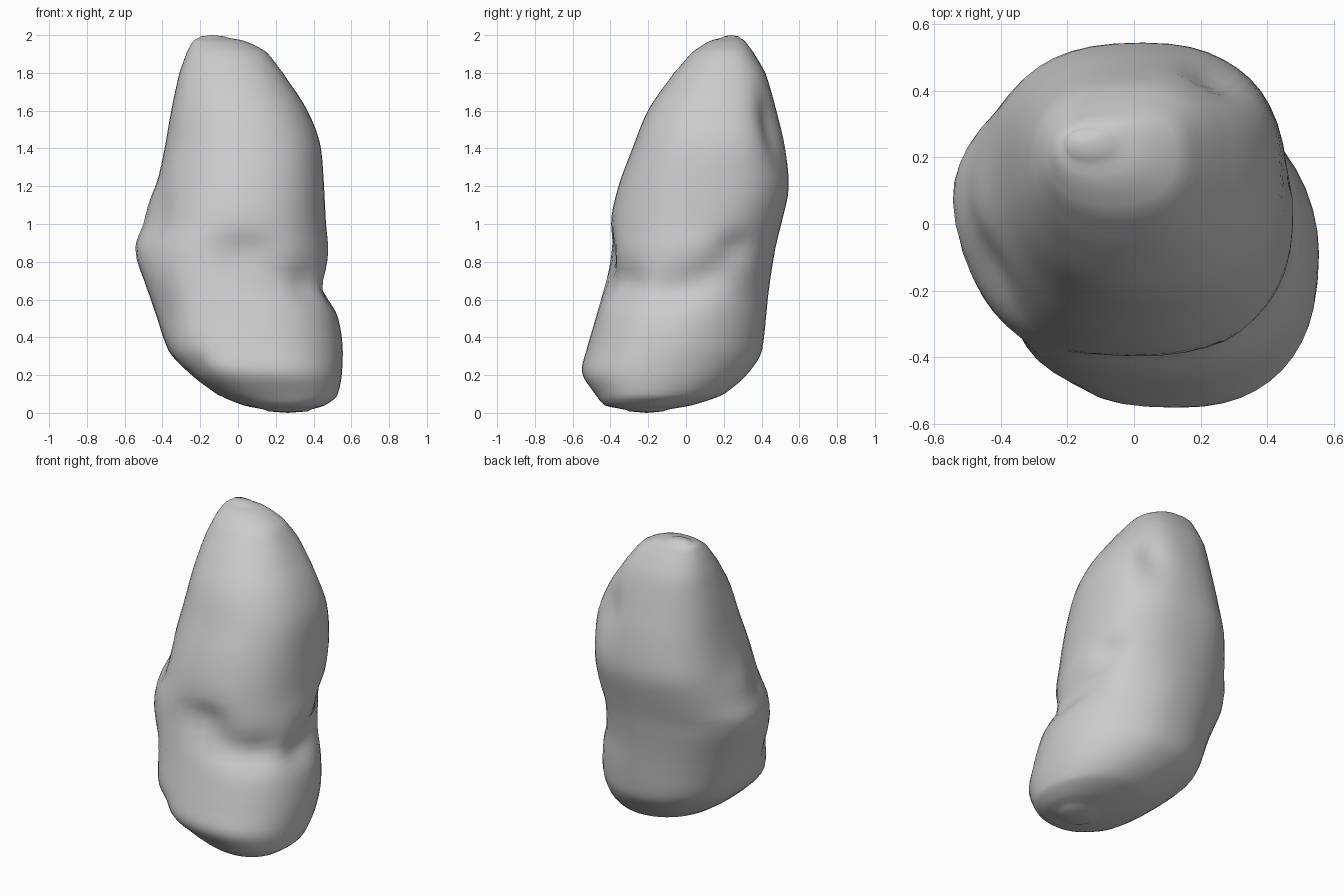
import bpy, bmesh, math
from mathutils import Vector

if "Cube" in bpy.data.objects:
    bpy.data.objects.remove(bpy.data.objects["Cube"])

# Sections of the boulder: z, x min, x max, y min, y max, centre x, centre y
SECTIONS = [
    (0.008, 0.16, 0.37, -0.30, -0.12, 0.26, -0.20),
    (0.04, 0.03, 0.46, -0.43, 0.03, 0.24, -0.20),
    (0.10, -0.11, 0.53, -0.48, 0.20, 0.20, -0.17),
    (0.22, -0.27, 0.553, -0.555, 0.34, 0.14, -0.12),
    (0.33, -0.37, 0.557, -0.53, 0.405, 0.10, -0.08),
    (0.50, -0.43, 0.535, -0.48, 0.425, 0.08, -0.04),
    (0.65, -0.48, 0.495, -0.445, 0.44, 0.05, 0.0),
    (0.87, -0.55, 0.485, -0.415, 0.475, 0.02, 0.08),
    (1.00, -0.505, 0.468, -0.405, 0.505, 0.02, 0.09),
    (1.20, -0.435, 0.457, -0.36, 0.547, 0.03, 0.11),
    (1.40, -0.39, 0.442, -0.285, 0.527, 0.04, 0.13),
    (1.60, -0.355, 0.37, -0.205, 0.48, 0.02, 0.15),
    (1.80, -0.31, 0.235, -0.06, 0.42, -0.03, 0.18),
    (1.91, -0.27, 0.15, 0.035, 0.355, -0.06, 0.20),
    (1.97, -0.235, 0.03, 0.13, 0.31, -0.10, 0.22),
    (1.993, -0.20, -0.07, 0.20, 0.28, -0.14, 0.24),
]
# Corner squareness by height: (z, value) for back right, back left, front left, front right
CORNERS = {
    (1, 1): [(0.0, 2.0), (0.3, 1.9), (0.75, 1.9), (1.1, 2.4), (2.0, 2.7)],
    (-1, 1): [(0.0, 2.1), (0.4, 2.4), (0.87, 1.9), (1.2, 2.6), (2.0, 2.4)],
    (-1, -1): [(0.0, 2.2), (0.25, 2.9), (0.6, 2.7), (1.0, 2.1), (2.0, 2.1)],
    (1, -1): [(0.0, 2.3), (0.5, 2.3), (1.0, 2.3), (2.0, 2.2)],
}
# Hollows (and one bump): x, y, z, radius, depth, vertical stretch
DENTS = [
    (0.04, -0.41, 0.83, 0.12, 0.07, 0.9), (0.19, -0.40, 0.70, 0.11, 0.06, 0.8),
    (0.36, -0.32, 0.68, 0.11, 0.08, 0.7), (0.46, -0.06, 0.65, 0.13, 0.06, 0.6),
    (0.45, 0.11, 0.73, 0.10, 0.07, 0.8), (0.42, 0.26, 0.87, 0.10, 0.06, 0.8),
    (-0.45, -0.15, 1.00, 0.13, 0.05, 1.3), (-0.40, -0.30, 0.55, 0.09, 0.03, 1.6),
    (-0.22, -0.44, 0.27, 0.07, 0.03, 1.0), (0.26, 0.47, 1.52, 0.09, 0.06, 2.0),
    (-0.47, 0.06, 1.12, 0.07, -0.025, 1.0),
]
SEGMENTS, STEPS = 48, 4


def spline(p0, p1, p2, p3, t):
    """Smooth step between sections p1 and p2 without overshoot."""
    def slope(a, b, c, v0, v1, v2):
        d0, d1 = (v1 - v0) / (b - a), (v2 - v1) / (c - b)
        return 0 if d0 * d1 <= 0 else 2 * d0 * d1 / (d0 + d1)
    h = p2[0] - p1[0]
    out = [p1[0] + h * t]
    for k in range(1, 7):
        m1 = slope(p0[0], p1[0], p2[0], p0[k], p1[k], p2[k])
        m2 = slope(p1[0], p2[0], p3[0], p1[k], p2[k], p3[k])
        out.append((2*t**3 - 3*t*t + 1) * p1[k] + (t**3 - 2*t*t + t) * h * m1
                   + (3*t*t - 2*t**3) * p2[k] + (t**3 - t*t) * h * m2)
    return out


def squareness(table, z):
    for (za, a), (zb, b) in zip(table, table[1:]):
        if z <= zb:
            return a + (b - a) * (z - za) / (zb - za)
    return table[-1][1]


def ring(row):
    z, x0, x1, y0, y1, cx, cy = row
    points = []
    for i in range(SEGMENTS):
        a = 2 * math.pi * i / SEGMENTS
        c, s = math.cos(a), math.sin(a)
        e = 2 / squareness(CORNERS[(1 if c > 0 else -1, 1 if s > 0 else -1)], z)
        rx, ry = (x1 - cx if c > 0 else cx - x0), (y1 - cy if s > 0 else cy - y0)
        p = Vector((cx + rx * math.copysign(abs(c)**e, c),
                    cy + ry * math.copysign(abs(s)**e, s), z))
        inward = Vector((cx - p.x, cy - p.y, 0)).normalized()
        push = 0
        for dx, dy, dz, r, depth, stretch in DENTS:
            d2 = (p.x - dx)**2 + (p.y - dy)**2 + ((z - dz) / stretch)**2
            push += depth * math.exp(-d2 / (r * r))
        points.append(p + inward * push)
    return points


# Loft the sections into one closed boulder
rows = []
for i in range(len(SECTIONS) - 1):
    low, high = SECTIONS[i], SECTIONS[i + 1]
    before = SECTIONS[i - 1] if i else (low[0] - 0.01,) + low[1:]
    after = SECTIONS[i + 2] if i + 2 < len(SECTIONS) else (high[0] + 0.01,) + high[1:]
    rows += [spline(before, low, high, after, t / STEPS) for t in range(STEPS)]
rows.append(SECTIONS[-1])

bm = bmesh.new()
loops = [[bm.verts.new(p) for p in ring(row)] for row in rows]
for a, b in zip(loops, loops[1:]):
    for i in range(SEGMENTS):
        j = (i + 1) % SEGMENTS
        bm.faces.new((a[i], a[j], b[j], b[i]))
# Close the foot and the tip
for loop, z in ((loops[0], 0.0), (loops[-1], 2.0)):
    mid = sum((v.co for v in loop), Vector()) / SEGMENTS
    tip = bm.verts.new((mid.x, mid.y, z))
    for i in range(SEGMENTS):
        bm.faces.new((loop[i], loop[(i + 1) % SEGMENTS], tip))
# Even out the seams between sections
for _ in range(2):
    bmesh.ops.smooth_vert(bm, verts=[v for v in bm.verts if 0.1 < v.co.z < 1.95], factor=0.5,
                          use_axis_x=True, use_axis_y=True, use_axis_z=False)
bmesh.ops.recalc_face_normals(bm, faces=bm.faces)
for f in bm.faces:
    f.smooth = True
mesh = bpy.data.meshes.new("boulder")
bm.to_mesh(mesh)
bm.free()
boulder = bpy.data.objects.new("boulder", mesh)
bpy.context.collection.objects.link(boulder)
